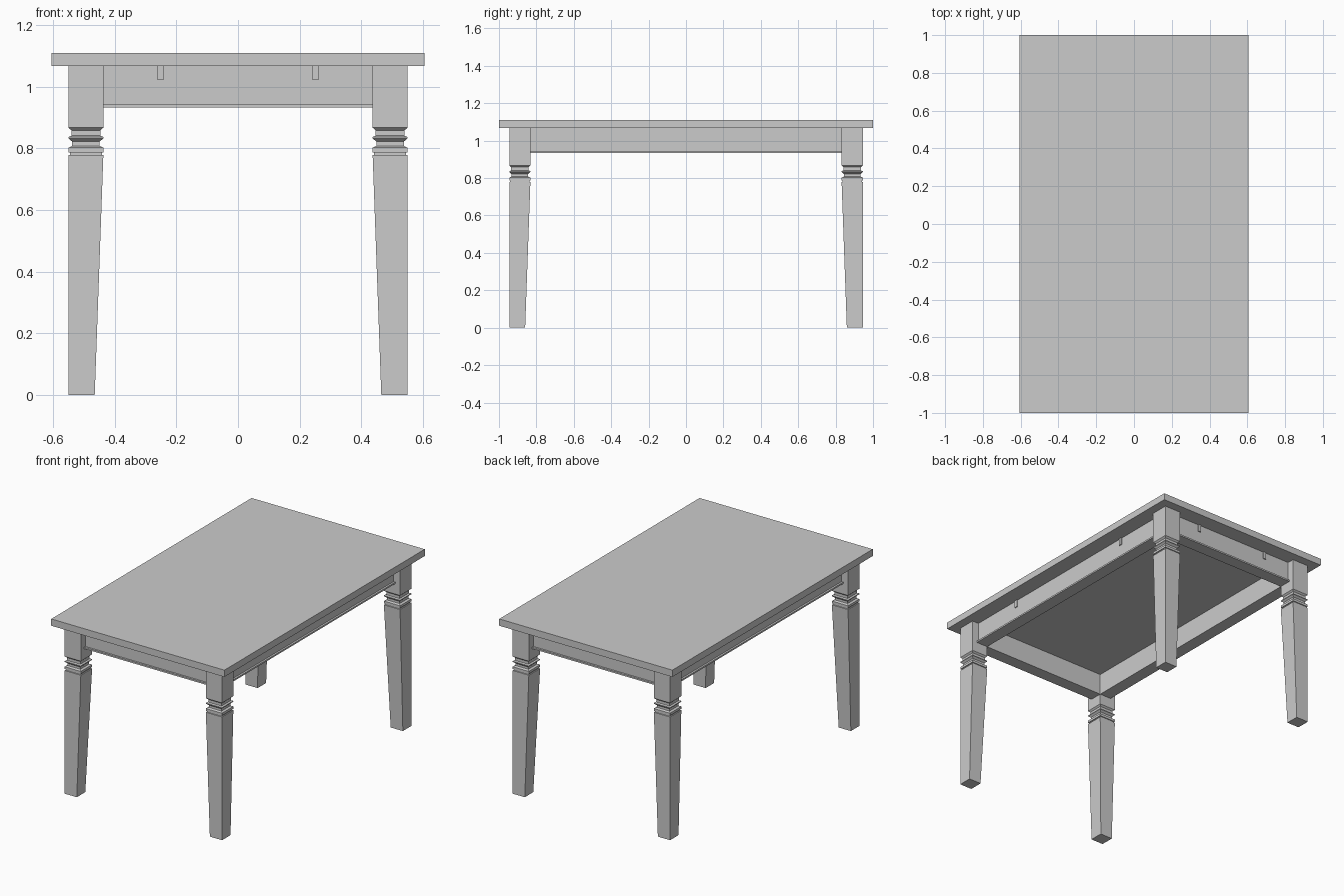
import bpy
import bmesh

cube = bpy.data.objects.get("Cube")
if cube:
    bpy.data.objects.remove(cube, do_unlink=True)

# Single painted-wood colour
GREY = (0.6, 0.6, 0.6, 1.0)
paint = bpy.data.materials.new("grey_wood")
paint.use_nodes = True
paint.diffuse_color = GREY
paint.node_tree.nodes["Principled BSDF"].inputs["Base Color"].default_value = GREY


def finish(name, bm):
    bmesh.ops.recalc_face_normals(bm, faces=bm.faces)
    mesh = bpy.data.meshes.new(name)
    bm.to_mesh(mesh)
    bm.free()
    mesh.materials.append(paint)
    obj = bpy.data.objects.new(name, mesh)
    bpy.context.collection.objects.link(obj)
    return obj


def box(name, low, high):
    bm = bmesh.new()
    bmesh.ops.create_cube(bm, size=1)
    for v in bm.verts:
        v.co = [(a + b) / 2 + c * (b - a) for a, b, c in zip(low, high, v.co)]
    return finish(name, bm)


# Main dimensions
HALF_X, HALF_Y = 0.605, 1.0
UNDER, TOP = 1.067, 1.11
LEG_X, LEG_Y = 0.55, 0.945      # outer leg faces
LEG_W, FOOT_W = 0.113, 0.085
APRON_Z = 0.933
APRON_IN = 0.045                # apron set back from the leg face

box("table_top", (-HALF_X, -HALF_Y, UNDER), (HALF_X, HALF_Y, TOP))

# Square turned neck: height and inset from the full leg width
NECK = [(UNDER, 0), (0.867, 0), (0.858, 0.01), (0.841, 0.01), (0.837, 0),
        (0.832, 0), (0.822, 0.012), (0.808, 0.012), (0.802, 0),
        (0.787, 0), (0.786, 0.005), (0.779, 0.005), (0.778, 0)]


def leg(name, sx, sy):
    bm = bmesh.new()
    # each section gives height, outer inset and inner inset
    sections = [(z, i, LEG_W - i) for z, i in NECK] + [(0, 0, FOOT_W)]
    rings = []
    for z, a, b in sections:
        corners = [(a, a), (b, a), (b, b), (a, b)]
        rings.append([bm.verts.new((sx * (LEG_X - p), sy * (LEG_Y - q), z))
                      for p, q in corners])
    for upper, lower in zip(rings, rings[1:]):
        for k in range(4):
            n = (k + 1) % 4
            bm.faces.new((upper[k], upper[n], lower[n], lower[k]))
    bm.faces.new(rings[0])
    bm.faces.new(rings[-1])
    finish(name, bm)


for sy, end in ((-1, "front"), (1, "back")):
    for sx, side in ((1, "left"), (-1, "right")):
        leg(f"{end}_{side}_leg", sx, sy)


def rail(name, axis, sign):
    """Apron between two legs, with a bottom lip and two small tabs."""
    across = LEG_X if axis == 0 else LEG_Y
    along = (LEG_Y if axis == 0 else LEG_X) - LEG_W
    face = across - APRON_IN

    def piece(part, inner, outer, start, end, low, high):
        near, far = sorted((sign * inner, sign * outer))
        if axis == 0:
            box(part, (near, start, low), (far, end, high))
        else:
            box(part, (start, near, low), (end, far, high))

    piece(f"{name}_apron", across - LEG_W, face, -along, along, APRON_Z, UNDER)
    piece(f"{name}_lip", face, face + 0.012, -along, along, APRON_Z, 0.943)
    spot = 0.48 if axis == 0 else 0.252
    for s in (-1, 1):
        piece(f"{name}_tab", face, face + 0.006,
              s * spot - 0.01, s * spot + 0.01, 1.022, UNDER)


rail("left", 0, 1)
rail("right", 0, -1)
rail("back", 1, 1)
rail("front", 1, -1)
